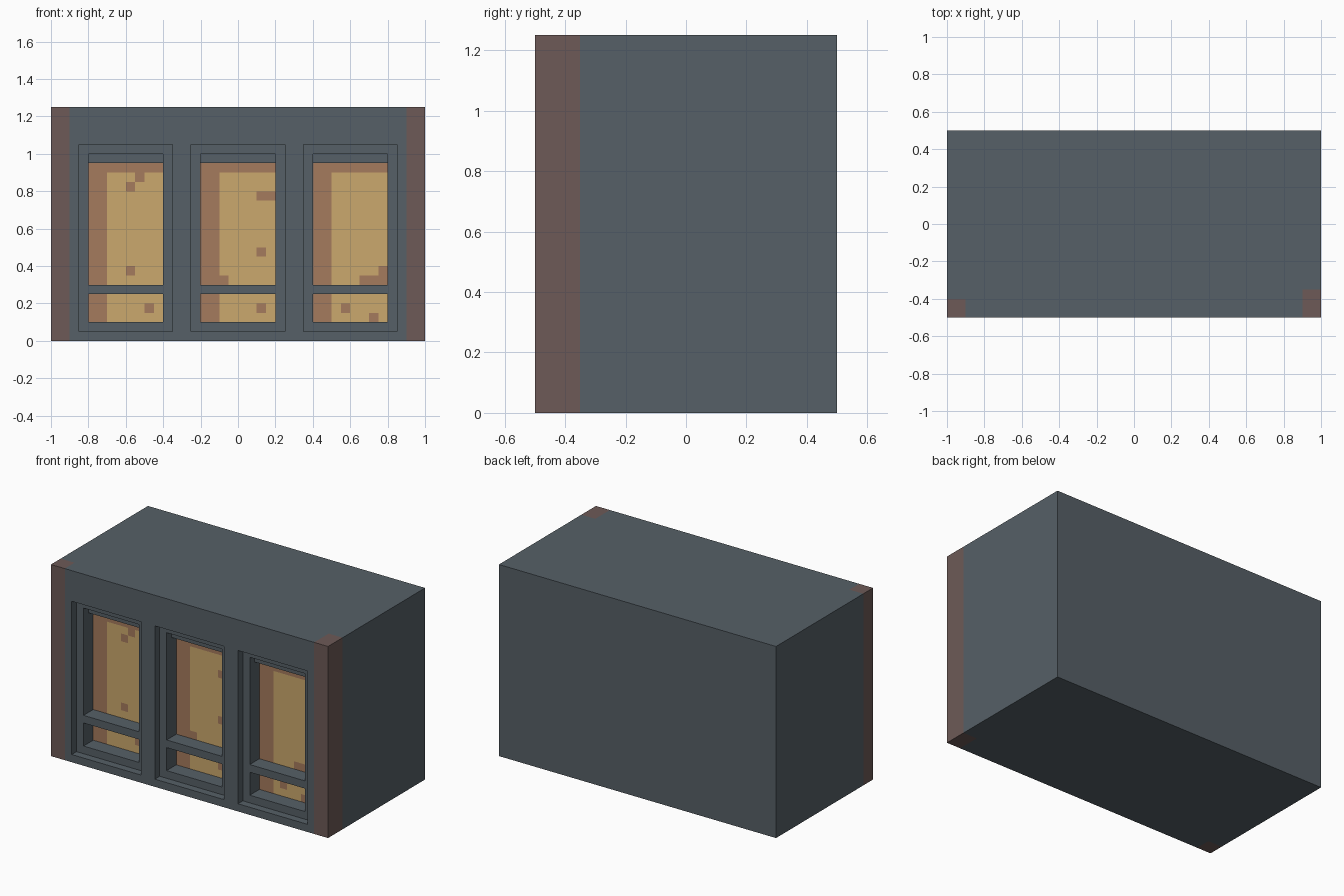
import bpy, bmesh, math
from mathutils import Vector

if "Cube" in bpy.data.objects:
    bpy.data.objects.remove(bpy.data.objects["Cube"])

STEP = 0.05
WINDOWS = (-0.6, 0.0, 0.6)          # window centres along x
# worn or broken spots on the glass, as (column, row) on the 0.05 grid
SPOTS = {(-12, 16), (-11, 17), (-12, 7), (-10, 3),
         (2, 15), (3, 15), (2, 9), (2, 3), (-2, 6),
         (13, 6), (14, 6), (15, 6), (15, 7), (11, 3), (14, 2)}


def material(name, rgb):
    m = bpy.data.materials.new(name)
    lin = [((c / 255 + 0.055) / 1.055) ** 2.4 for c in rgb]
    m.diffuse_color = (*lin, 1.0)
    m.use_nodes = True
    m.node_tree.nodes["Principled BSDF"].inputs["Base Color"].default_value = m.diffuse_color
    return m


MATS = [material("slate wall", (86, 96, 103)),
        material("brown corner", (109, 90, 87)),
        material("amber glass", (203, 168, 109)),
        material("shaded glass", (165, 123, 93))]


def cut(bm, co, no):
    bmesh.ops.bisect_plane(bm, geom=bm.verts[:] + bm.edges[:] + bm.faces[:],
                           plane_co=co, plane_no=no, dist=1e-5)


def push(bm, y, depth, half, z0, z1):
    """Recess the rectangle of front faces lying at depth y in each window."""
    for cx in WINDOWS:
        faces = []
        for f in bm.faces:
            c = f.calc_center_median()
            if (f.normal.y < -0.9 and abs(c.y - y) < 1e-3
                    and abs(c.x - cx) < half and z0 < c.z < z1):
                faces.append(f)
        ret = bmesh.ops.extrude_face_region(bm, geom=faces)
        verts = [g for g in ret["geom"] if isinstance(g, bmesh.types.BMVert)]
        bmesh.ops.translate(bm, verts=verts, vec=(0, depth, 0))
        old = [f for f in faces if f.is_valid]
        if old:
            bmesh.ops.delete(bm, geom=old, context='FACES')
        bm.normal_update()


# solid block
bm = bmesh.new()
bmesh.ops.create_cube(bm, size=1.0)
bmesh.ops.scale(bm, verts=bm.verts, vec=(2.0, 1.0, 1.25))
bmesh.ops.translate(bm, verts=bm.verts, vec=(0, 0, 0.625))

# working grid for the front, plus the corner strip limits
for i in range(-19, 20):
    cut(bm, (i * STEP, 0, 0), (1, 0, 0))
for k in range(1, 25):
    cut(bm, (0, 0, k * STEP), (0, 0, 1))
for y in (-0.4, -0.35):
    cut(bm, (0, y, 0), (0, 1, 0))
bm.normal_update()

# window frames, openings either side of the crossbar, then the panes
push(bm, -0.50, 0.05, 0.25, 0.05, 1.05)
for bottom, top, pane_top in ((0.10, 0.25, 0.25), (0.30, 1.00, 0.95)):
    push(bm, -0.45, 0.05, 0.20, bottom, top)
    push(bm, -0.40, 0.05, 0.20, bottom, pane_top)

# colours by position
for f in bm.faces:
    c = f.calc_center_median()
    if f.normal.y < -0.9 and abs(c.y + 0.35) < 1e-3:
        cx = min(WINDOWS, key=lambda w: abs(w - c.x))
        cell = (math.floor(c.x / STEP), math.floor(c.z / STEP))
        shaded = c.x - cx < -0.1 or c.z > 0.9 or cell in SPOTS
        f.material_index = 3 if shaded else 2
    elif (c.x < -0.9 and c.y < -0.4) or (c.x > 0.9 and c.y < -0.35):
        f.material_index = 1

# merge the flat working grid back into large faces
bmesh.ops.dissolve_limit(bm, angle_limit=0.01, verts=bm.verts[:],
                         edges=bm.edges[:], delimit={'MATERIAL'})
bmesh.ops.triangulate(bm, faces=[f for f in bm.faces if len(f.verts) > 4])
bm.normal_update()

mesh = bpy.data.meshes.new("window_wall_block")
bm.to_mesh(mesh)
bm.free()
for m in MATS:
    mesh.materials.append(m)
obj = bpy.data.objects.new("window_wall_block", mesh)
bpy.context.collection.objects.link(obj)
